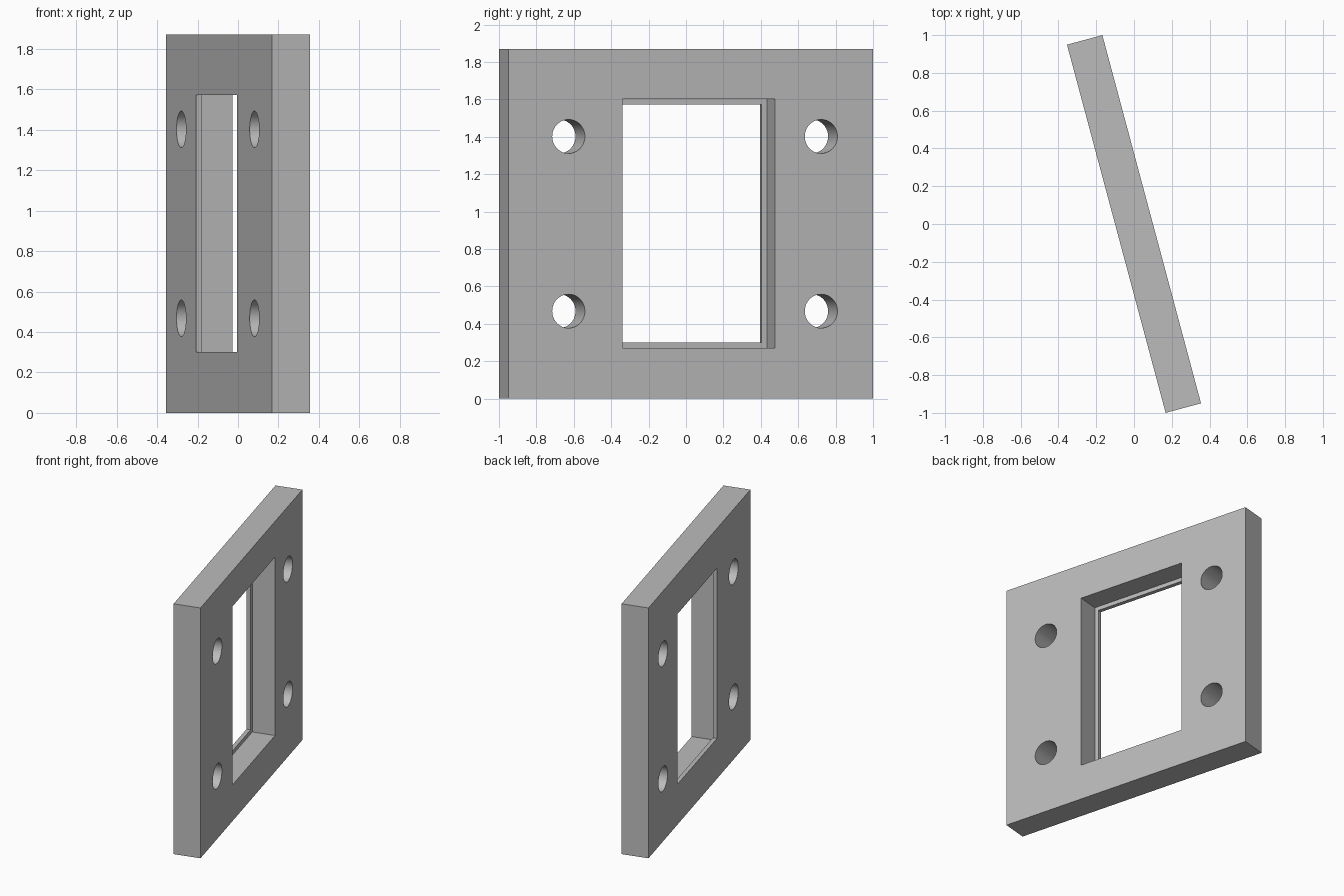
import bpy
from math import radians

cube = bpy.data.objects.get("Cube")
if cube:
    bpy.data.objects.remove(cube, do_unlink=True)

TURN = radians(15)
LENGTH, THICK, HEIGHT = 2.018, 0.194, 1.87
MID_Z = HEIGHT / 2
WINDOW_Y = 0.0445   # window centre along the plate
HOLES_Y = 0.023     # centre of the hole pattern
LIP = 0.03          # width and depth of the window lip

grey = bpy.data.materials.new("plain grey")
grey.use_nodes = True
colour = (0.5, 0.5, 0.5, 1)
grey.diffuse_color = colour
grey.node_tree.nodes["Principled BSDF"].inputs["Base Color"].default_value = colour


def box(name, size, location):
    bpy.ops.mesh.primitive_cube_add(size=1, location=location)
    ob = bpy.context.object
    ob.name = name
    ob.scale = size
    bpy.ops.object.transform_apply(location=False, rotation=False, scale=True)
    ob.data.materials.append(grey)
    return ob


def cut(target, cutter):
    cutter.hide_render = True
    mod = target.modifiers.new("cut", "BOOLEAN")
    mod.operation = "DIFFERENCE"
    mod.solver = "EXACT"
    mod.object = cutter
    bpy.ops.object.select_all(action="DESELECT")
    target.select_set(True)
    bpy.context.view_layer.objects.active = target
    bpy.ops.object.modifier_apply(modifier=mod.name)
    bpy.data.objects.remove(cutter, do_unlink=True)


# Plate
plate = box("mounting_plate", (THICK, LENGTH, HEIGHT), (0, 0, MID_Z))

# Window recess, open to +x, leaving a thin layer for the lip
recess_depth = THICK
recess_x = -THICK / 2 + LIP + recess_depth / 2
cut(plate, box("recess_cutter", (recess_depth, 0.845, 1.333), (recess_x, WINDOW_Y, MID_Z + 0.002)))

# Smaller opening through the lip
cut(plate, box("opening_cutter", (2 * THICK, 0.783, 1.272), (0, WINDOW_Y, MID_Z + 0.002)))

# Four round screw holes
for side in (-1, 1):
    for level in (-1, 1):
        bpy.ops.mesh.primitive_cylinder_add(
            vertices=48, radius=0.0905, depth=2 * THICK,
            location=(0, HOLES_Y + side * 0.699, MID_Z + level * 0.467),
            rotation=(0, radians(90), 0))
        hole = bpy.context.object
        hole.name = "hole_cutter"
        hole.data.materials.append(grey)
        cut(plate, hole)

# Smooth hole walls, sharp edges, and the turned stance
bpy.ops.object.shade_smooth_by_angle(angle=radians(30))
plate.rotation_euler.z = TURN
